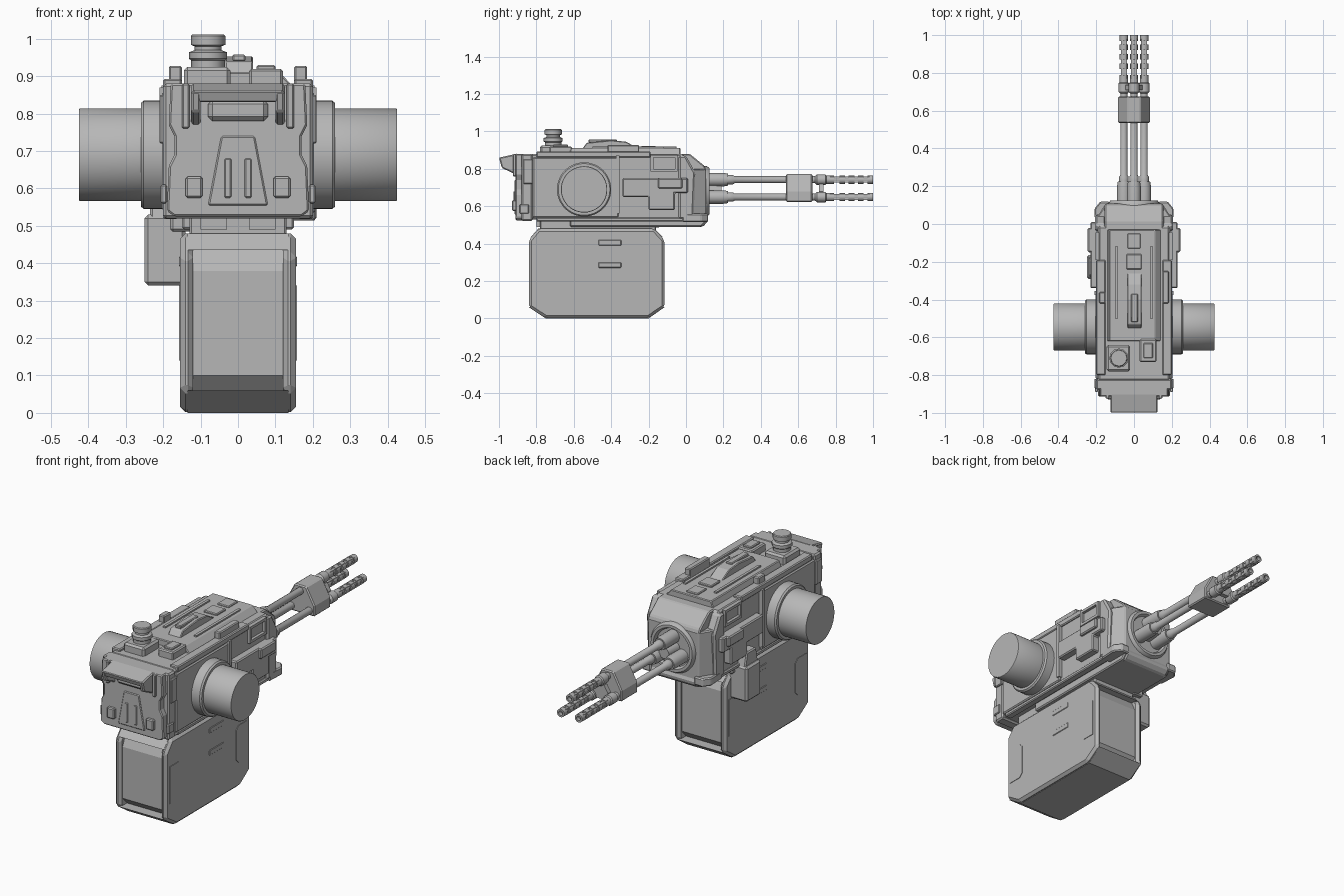
import bpy, bmesh, math
from mathutils import Matrix, Vector

old = bpy.data.objects.get("Cube")
if old:
    bpy.data.objects.remove(old)

grey = bpy.data.materials.new("gunmetal_grey")
grey.use_nodes = True
GREY = (0.47, 0.47, 0.47, 1)
grey.diffuse_color = GREY
grey.node_tree.nodes["Principled BSDF"].inputs["Base Color"].default_value = GREY


def finish(name, bm, bevel=0, mirror=False, smooth=False):
    bmesh.ops.recalc_face_normals(bm, faces=bm.faces)
    mesh = bpy.data.meshes.new(name)
    bm.to_mesh(mesh)
    bm.free()
    obj = bpy.data.objects.new(name, mesh)
    bpy.context.scene.collection.objects.link(obj)
    mesh.materials.append(grey)
    if bevel:
        mod = obj.modifiers.new("Bevel", "BEVEL")
        mod.width, mod.segments, mod.limit_method = bevel, 1, "ANGLE"
    if mirror:
        obj.modifiers.new("Mirror", "MIRROR")
    if smooth:
        bpy.ops.object.select_all(action="DESELECT")
        obj.select_set(True)
        bpy.context.view_layer.objects.active = obj
        bpy.ops.object.shade_smooth_by_angle(angle=math.radians(35))
    return obj


def prism(name, points, low, high, axis="x", **options):
    """Extrude a flat outline along an axis; outline is in the other two axes."""
    place = {"x": lambda a, b, t: (t, a, b),
             "y": lambda a, b, t: (a, t, b),
             "z": lambda a, b, t: (a, b, t)}[axis]
    bm = bmesh.new()
    face = bm.faces.new([bm.verts.new(place(a, b, low)) for a, b in points])
    out = bmesh.ops.extrude_face_region(bm, geom=[face])
    shift = Vector(place(0, 0, high - low))
    for item in out["geom"]:
        if isinstance(item, bmesh.types.BMVert):
            item.co += shift
    return finish(name, bm, **options)


def box(name, xs, ys, zs, **options):
    (a, b), (c, d) = ys, zs
    return prism(name, [(a, c), (b, c), (b, d), (a, d)], *xs, **options)


def lathe(name, profile, centre, axis="y", sides=32, **options):
    """Spin (radius, distance) pairs round an axis."""
    bm = bmesh.new()
    verts = [bm.verts.new((r, 0, t)) for r, t in profile]
    edges = [bm.edges.new(pair) for pair in zip(verts, verts[1:])]
    bmesh.ops.spin(bm, geom=verts + edges, cent=(0, 0, 0), axis=(0, 0, 1),
                   angle=math.tau, steps=sides, use_duplicate=False)
    bmesh.ops.remove_doubles(bm, verts=bm.verts, dist=0.0001)
    turn = {"y": Matrix.Rotation(-math.pi / 2, 4, "X"),
            "x": Matrix.Rotation(math.pi / 2, 4, "Y"), "z": Matrix()}[axis]
    bm.transform(Matrix.Translation(centre) @ turn)
    return finish(name, bm, smooth=True, **options)


# Housing
box("housing", (-.19, .19), (-.83, -.01), (.53, .88), bevel=.01)
prism("underside_plate", [(-.62, .49), (.08, .49), (.11, .52), (.11, .54), (-.62, .54)],
      -.15, .15, bevel=.006)
box("underside_rail", (.16, .2), (-.8, .05), (.518, .54), mirror=True, bevel=.005)
box("magazine_neck", (-.13, .13), (-.78, -.16), (.46, .54), bevel=.006)
box("neck_lug", (.03, .1), (-.8, -.74), (.49, .53), mirror=True)
box("side_skin", (.18, .203), (-.82, -.36), (.54, .86), mirror=True, bevel=.006)
box("upper_side_rail", (.15, .2), (-.8, -.19), (.86, .893), mirror=True, bevel=.005)
box("side_seam_strip", (.19, .21), (-.375, -.355), (.56, .87), mirror=True)

# Head narrowing towards the barrels
prism("head", [(-.2, -.04), (-.2, .03), (-.15, .108), (.15, .108), (.2, .03), (.2, -.04)],
      .53, .8, "z", bevel=.006)
prism("head_brow", [(-.04, .79), (.108, .79), (.1, .815), (.02, .88), (-.04, .88)],
      -.155, .155, bevel=.006)
prism("cheek_plate", [(-.04, .53), (.04, .53), (.05, .78), (.0, .87), (-.04, .87)],
      .15, .206, mirror=True, bevel=.01)
prism("chin_corner", [(.13, -.02), (.205, -.02), (.21, .08), (.18, .118), (.13, .118)],
      .515, .56, "z", mirror=True, bevel=.006)
prism("chin_plate", [(-.02, .49), (.09, .49), (.118, .52), (.1, .56), (-.02, .56)],
      -.14, .14, bevel=.008)

# Side equipment
prism("side_pannier", [(-.34, .65), (-.2, .65), (-.2, .58), (-.06, .58), (-.06, .67),
                       (.01, .67), (.01, .75), (-.34, .75)], .18, .23, mirror=True, bevel=.006)
box("pannier_latch", (.2, .245), (-.15, -.02), (.695, .75), mirror=True, bevel=.006)
for y in (-.19, -.06):
    box("vent_frame_post", (.185, .205), (y, y + .015), (.785, .875), mirror=True)
for z in (.785, .86):
    box("vent_frame_bar", (.185, .205), (-.19, -.045), (z, z + .015), mirror=True)
box("ejection_box", (-.25, -.14), (-.29, -.165), (.34, .53), bevel=.01)
prism("ejection_chute", [(-.29, .5), (-.165, .5), (-.19, .6), (-.27, .6)],
      -.235, -.16, bevel=.006)
box("ejection_bracket", (-.18, -.12), (-.3, -.14), (.485, .54), bevel=.006)

# Trunnion drums
drum = [(0, 0), (.145, 0), (.145, .07), (.138, .078), (.124, .078),
        (.124, .24), (.122, .243), (0, .243)]
lathe("trunnion_drum", drum, (.182, -.545, .69), "x", sides=48, mirror=True)

# Front plate with hood
box("front_bulkhead", (-.2, .2), (-.88, -.82), (.52, .88), bevel=.008)
prism("front_plate", [(-.19, .54), (-.17, .525), (.17, .525), (.19, .54), (.185, .66),
                      (.17, .69), (.17, .74), (.185, .77), (.18, .88), (-.18, .88),
                      (-.185, .77), (-.17, .74), (-.17, .69), (-.185, .66)],
      -.912, -.86, "y", bevel=.005)
box("bulkhead_clip", (.19, .207), (-.89, -.84), (.56, .61), mirror=True, bevel=.004)
box("upper_clip", (.19, .21), (-.87, -.82), (.72, .85), mirror=True, bevel=.004)
prism("hood_cheek", [(-.9, .765), (-.985, .805), (-1, .86), (-.9, .882)],
      .1, .125, mirror=True, bevel=.006)
prism("hood_roof", [(-.9, .85), (-.988, .83), (-1, .86), (-.9, .882)],
      -.12, .12, bevel=.004)
box("hood_window", (-.08, .08), (-.935, -.9), (.78, .838), bevel=.012)
box("front_strap", (.13, .15), (-.925, -.9), (.76, .88), mirror=True, bevel=.004)
box("front_foot", (.095, .14), (-.93, -.9), (.575, .632), mirror=True, bevel=.005)
prism("front_badge", [(-.08, .555), (.08, .555), (.045, .74), (-.045, .74)],
      -.917, -.9, "y", bevel=.004)
box("badge_rib", (.018, .036), (-.922, -.9), (.575, .68), mirror=True, bevel=.003)

# Roof
prism("roof_deck", [(-.145, .87), (.15, .87), (.11, .912), (-.13, .912)],
      -.62, -.03, "y", bevel=.004)
prism("sight_ramp", [(-.56, .9), (-.53, .94), (-.4, .953), (-.32, .945), (-.24, .9)],
      -.035, .04, bevel=.004)
box("sight_rib", (-.015, .02), (-.52, -.37), (.94, .958), bevel=.004)
box("roof_catch", (-.035, .035), (-.13, -.05), (.9, .92), bevel=.004)
box("roof_spine", (-.04, .04), (-.24, -.16), (.9, .922), bevel=.004)
box("roof_strip", (.085, .1), (-.5, -.12), (.9, .92), mirror=True)
box("roof_hatch", (.03, .12), (-.73, -.61), (.87, .92), bevel=.006)
box("hatch_lid", (.05, .1), (-.71, -.63), (.91, .93), bevel=.004)
box("roof_post", (-.185, -.15), (-.42, -.36), (.87, .928), bevel=.005)
box("roof_guard", (.15, .185), (-.42, -.25), (.87, .928), bevel=.005)

# Periscope
box("periscope_base", (-.145, -.02), (-.78, -.64), (.87, .925), bevel=.01)
scope = [(0, 0), (.045, 0), (.045, .042), (.051, .047), (.051, .064), (.036, .07),
         (.036, .08), (.046, .084), (.046, .108), (.042, .112), (0, .112)]
lathe("periscope", scope, (-.08, -.71, .9), "z", sides=12)

# Magazine: recessed core framed by side shells, lid and floor
prism("magazine_core", [(-.735, .01), (-.82, .1), (-.82, .38), (-.78, .47), (-.18, .47),
                        (-.135, .38), (-.135, .1), (-.215, .01)], -.13, .13)
shell = [(-.75, .002), (-.84, .06), (-.84, .42), (-.79, .48),
         (-.17, .48), (-.115, .42), (-.115, .06), (-.2, .002)]
prism("magazine_shell", shell, .12, .155, mirror=True, bevel=.014)
prism("magazine_floor", [(-.75, 0), (-.84, .06), (-.115, .06), (-.2, 0)], -.135, .135)
prism("magazine_lid", [(-.79, .48), (-.83, .435), (-.125, .435), (-.17, .48)], -.135, .135)
for z in (.27, .39):
    box("magazine_slot", (.15, .158), (-.47, -.345), (z, z + .03), mirror=True, bevel=.004)
for outer, inner in ((-.81, -.715), (-.145, -.24)):
    slant = .02 if outer < inner else -.02
    prism("magazine_grip", [(outer, .14), (inner - slant, .14), (inner, .16), (inner, .32),
                            (inner - slant, .34), (outer, .34)], .15, .158, mirror=True)

# Barrel cluster
AXIS_Z, SPREAD = .68, .062
mantlet = [(0, 0), (.135, 0), (.135, .09), (.125, .105), (.11, .105), (.1, .085), (0, .085)]
lathe("mantlet_ring", mantlet, (0, .02, AXIS_Z), sides=40)
lathe("mantlet_hub", [(0, 0), (.04, 0), (.03, .09), (0, .09)], (0, .1, AXIS_Z), sides=24)
barrel = [(0, .08), (.036, .08), (.036, .2), (.032, .225), (.025, .225), (.025, .25),
          (.019, .26), (.019, .69), (.028, .7), (.028, .745), (.022, .75), (.022, .79),
          (.014, .79), (.014, .97), (.022, .97), (.022, 1), (.012, 1), (.012, .95), (0, .95)]
band = [(.01, 0), (.022, 0), (.022, .03), (.01, .03)]
for k in range(3):
    angle = math.pi / 2 + k * math.tau / 3
    x, z = SPREAD * math.cos(angle), AXIS_Z + SPREAD * math.sin(angle)
    lathe("barrel", barrel, (x, 0, z), sides=20)
    for y in (.82, .87, .92):
        lathe("muzzle_band", band, (x, y, z), sides=20)
    for j in range(4):
        turn = math.pi / 4 + j * math.pi / 2
        sx, sz = x + .0145 * math.cos(turn), z + .0145 * math.sin(turn)
        box("muzzle_strut", (sx - .006, sx + .006), (.77, .98), (sz - .006, sz + .006))
prism("barrel_clamp", [(-.085, .622), (.085, .622), (.085, .68), (.035, .772),
                       (-.035, .772), (-.085, .68)], .535, .675, "y", bevel=.006)
lathe("barrel_spider", [(0, 0), (.045, 0), (.045, .025), (0, .025)], (0, .71, AXIS_Z), sides=6)
